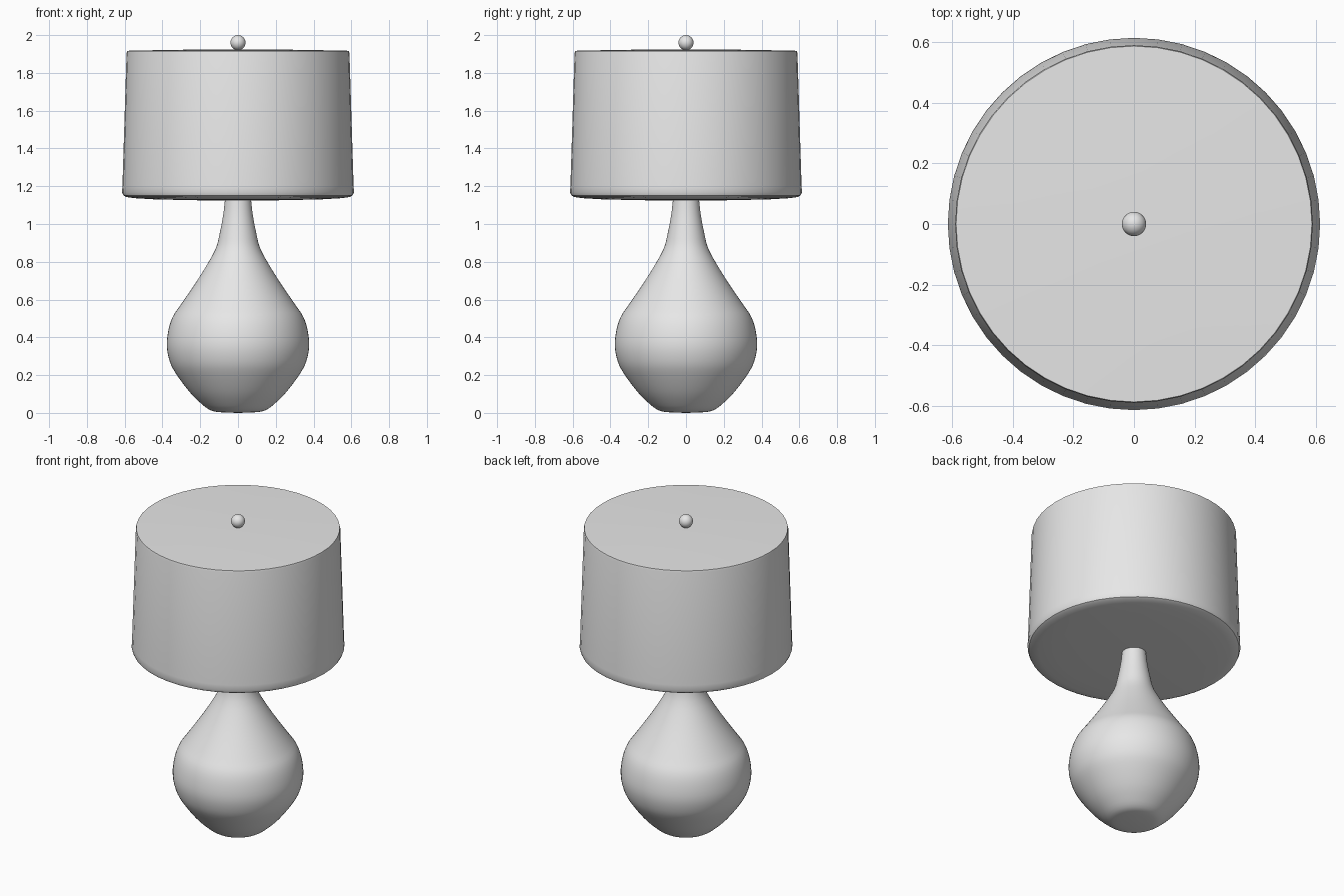
import bpy, bmesh, math
from mathutils import Vector

if "Cube" in bpy.data.objects:
    bpy.data.objects.remove(bpy.data.objects["Cube"])

grey = bpy.data.materials.new("plain grey")
grey.diffuse_color = (0.8, 0.8, 0.8, 1)
grey.use_nodes = True
grey.node_tree.nodes["Principled BSDF"].inputs["Base Color"].default_value = grey.diffuse_color


def smooth_profile(pts, steps):
    """Catmull-Rom curve through (radius, height) points."""
    p = [Vector(q) for q in pts]
    p = [2 * p[0] - p[1]] + p + [2 * p[-1] - p[-2]]
    out = []
    for a, b, c, d in zip(p, p[1:], p[2:], p[3:]):
        for i in range(steps):
            t = i / steps
            out.append(0.5 * (2 * b + (c - a) * t + (2 * a - 5 * b + 4 * c - d) * t * t
                              + (3 * b - a - 3 * c + d) * t ** 3))
    return out + [p[-2]]


def lathe(name, profile, sides):
    """Spin a profile about the z axis."""
    bm = bmesh.new()
    vs = [bm.verts.new((max(r, 0), 0, z)) for r, z in profile]
    es = [bm.edges.new(e) for e in zip(vs, vs[1:])]
    bmesh.ops.spin(bm, geom=vs + es, cent=(0, 0, 0), axis=(0, 0, 1),
                   angle=math.tau, steps=sides, use_duplicate=False)
    bmesh.ops.remove_doubles(bm, verts=bm.verts, dist=1e-5)
    bmesh.ops.recalc_face_normals(bm, faces=bm.faces)
    me = bpy.data.meshes.new(name)
    bm.to_mesh(me)
    bm.free()
    me.materials.append(grey)
    ob = bpy.data.objects.new(name, me)
    bpy.context.collection.objects.link(ob)
    bpy.ops.object.select_all(action='DESELECT')
    ob.select_set(True)
    bpy.context.view_layer.objects.active = ob
    return ob


# Gourd-shaped base with its long neck running into the shade
lathe("lamp_base", smooth_profile([
    (0, 0), (0.10, 0.004), (0.15, 0.016), (0.20, 0.054), (0.26, 0.115), (0.33, 0.21),
    (0.362, 0.275), (0.377, 0.355), (0.368, 0.44), (0.345, 0.51), (0.305, 0.57),
    (0.25, 0.65), (0.185, 0.75), (0.12, 0.865), (0.097, 0.95), (0.078, 1.05),
    (0.069, 1.13), (0.067, 1.16)], 3), 64)
bpy.ops.object.shade_smooth_by_angle(angle=math.radians(30))

# Closed drum shade: gently bulging underside, soft lower rim, crisp top rim
lathe("lamp_shade", [
    (0, 1.124), (0.25, 1.126), (0.45, 1.131), (0.55, 1.137), (0.592, 1.143),
    (0.607, 1.151), (0.614, 1.168), (0.612, 1.20), (0.590, 1.905), (0.587, 1.917),
    (0.40, 1.921), (0.18, 1.924), (0, 1.925)], 48)
bpy.ops.object.shade_smooth_by_angle(angle=math.radians(35))

# Round finial on top
lathe("finial", [(0.04 * math.sin(math.pi * i / 16), 1.96 - 0.04 * math.cos(math.pi * i / 16))
                 for i in range(17)], 32)
bpy.ops.object.shade_smooth_by_angle(angle=math.radians(30))
